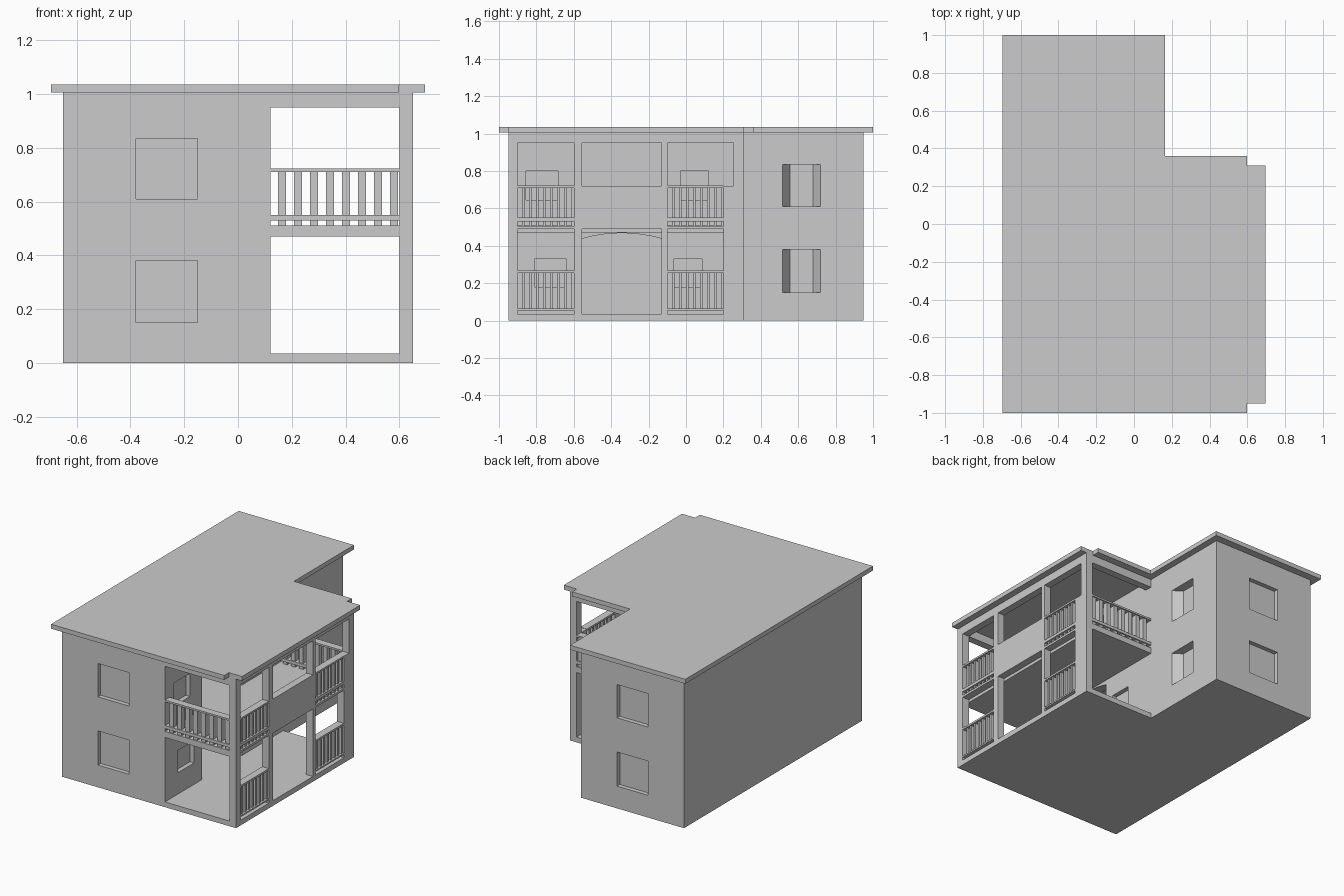
import bpy, bmesh

if "Cube" in bpy.data.objects:
    bpy.data.objects.remove(bpy.data.objects["Cube"])

def prism(name, pts, a, b, axis='z'):
    """Extrude a 2D outline from a to b along z (xy outline) or x (yz outline)."""
    place = (lambda p, t: (p[0], p[1], t)) if axis == 'z' else (lambda p, t: (t, p[0], p[1]))
    bm = bmesh.new()
    lo = [bm.verts.new(place(p, a)) for p in pts]
    hi = [bm.verts.new(place(p, b)) for p in pts]
    n = len(pts)
    bm.faces.new(lo[::-1])
    bm.faces.new(hi)
    for i in range(n):
        bm.faces.new((lo[i], lo[(i + 1) % n], hi[(i + 1) % n], hi[i]))
    bmesh.ops.recalc_face_normals(bm, faces=bm.faces)
    me = bpy.data.meshes.new(name)
    bm.to_mesh(me)
    bm.free()
    ob = bpy.data.objects.new(name, me)
    bpy.context.collection.objects.link(ob)
    return ob

def box(name, x0, x1, y0, y1, z0, z1):
    return prism(name, [(x0, y0), (x1, y0), (x1, y1), (x0, y1)], z0, z1)

def cut(ob, cutter):
    cutter.hide_render = True
    m = ob.modifiers.new('cut', 'BOOLEAN')
    m.operation, m.solver, m.object = 'DIFFERENCE', 'EXACT', cutter
    bpy.context.view_layer.objects.active = ob
    bpy.ops.object.modifier_apply(modifier=m.name)
    bpy.data.objects.remove(cutter)

# Main block with two hollow storeys
house = box('house_walls', -0.65, 0.12, -0.95, 0.95, 0, 1.005)
for z0, z1 in ((0.035, 0.47), (0.51, 0.98)):
    cut(house, box('room', -0.58, 0.05, -0.88, 0.88, z0, z1))

# Wide doorways to the porch, the lower one gently arched
arch = [(-0.555 + 0.425 * i / 8, 0.468 - 0.03 * ((i - 4) / 4) ** 2) for i in range(9)]
cut(house, prism('doorway', [(-0.13, 0.035), (-0.555, 0.035)] + arch, 0.0, 0.2, 'x'))
cut(house, box('doorway', 0.0, 0.2, -0.555, -0.13, 0.51, 0.95))

# Recessed windows: front, back, splayed side ones
for z0, z1 in ((0.15, 0.38), (0.61, 0.835)):
    for y in (-0.95, 0.95):
        cut(house, box('window', -0.38, -0.15, y - 0.03, y + 0.03, z0, z1))
    cut(house, prism('window', [(0.06, 0.555), (0.12, 0.515), (0.2, 0.515),
                                (0.2, 0.72), (0.12, 0.72), (0.06, 0.68)], z0, z1))
# Small porch windows
for y0, y1, z0, z1 in ((-0.81, -0.64, 0.18, 0.33), (-0.065, 0.085, 0.18, 0.33),
                       (-0.855, -0.685, 0.645, 0.80), (-0.03, 0.12, 0.645, 0.80)):
    cut(house, box('window', 0.09, 0.2, y0, y1, z0, z1))

# Porch floors and beams
box('porch_floor', 0.12, 0.65, -0.95, 0.31, 0, 0.035)
box('balcony_floor', 0.12, 0.60, -0.95, 0.31, 0.47, 0.51)
for name, y in (('front', -0.95), ('back', 0.26)):
    box(name + '_beam', 0.12, 0.60, y, y + 0.05, 0.95, 1.005)

# Porch side wall with its openings
side = box('porch_side_wall', 0.60, 0.65, -0.95, 0.31, 0.035, 1.005)
for y0, y1, z0, z1 in ((-0.90, -0.60, 0.035, 0.49), (-0.90, -0.60, 0.505, 0.95),
                       (-0.555, -0.13, 0.03, 0.49), (-0.555, -0.13, 0.72, 0.95),
                       (-0.10, 0.20, 0.035, 0.49), (-0.10, 0.20, 0.505, 0.73),
                       (-0.10, 0.255, 0.72, 0.95)):
    cut(side, box('opening', 0.5, 0.8, y0, y1, z0, z1))

# Side railings, both storeys
for y0, y1 in ((-0.90, -0.60), (-0.10, 0.20)):
    for floor, bars in ((0.035, ((0.055, 0.065), (0.255, 0.268))),
                        (0.505, ((0.53, 0.55), (0.71, 0.722)))):
        for z0, z1 in bars:
            box('side_rail', 0.60, 0.65, y0, y1, z0, z1)
        foot = 0.055 if floor < 0.1 else 0.505
        for i in range(8):
            y = y0 + 0.024 + i * 0.0375
            box('side_baluster', 0.61, 0.64, y, y + 0.0135, foot, bars[1][0] + 0.005)

# Front and back balcony railings
for y in (-0.95, 0.26):
    for z0, z1 in ((0.53, 0.55), (0.71, 0.722)):
        box('balcony_rail', 0.12, 0.60, y, y + 0.05, z0, z1)
    for i in range(8):
        x = 0.149 + i * 0.0595
        box('balcony_baluster', x, min(x + 0.03, 0.60), y + 0.008, y + 0.042, 0.505, 0.715)

# Flat overhanging roof with notched porch corners
prism('roof', [(-0.695, -1), (0.597, -1), (0.597, -0.95), (0.695, -0.95), (0.695, 0.31),
               (0.597, 0.31), (0.597, 0.36), (0.165, 0.36), (0.165, 1), (-0.695, 1)], 1.005, 1.035)
